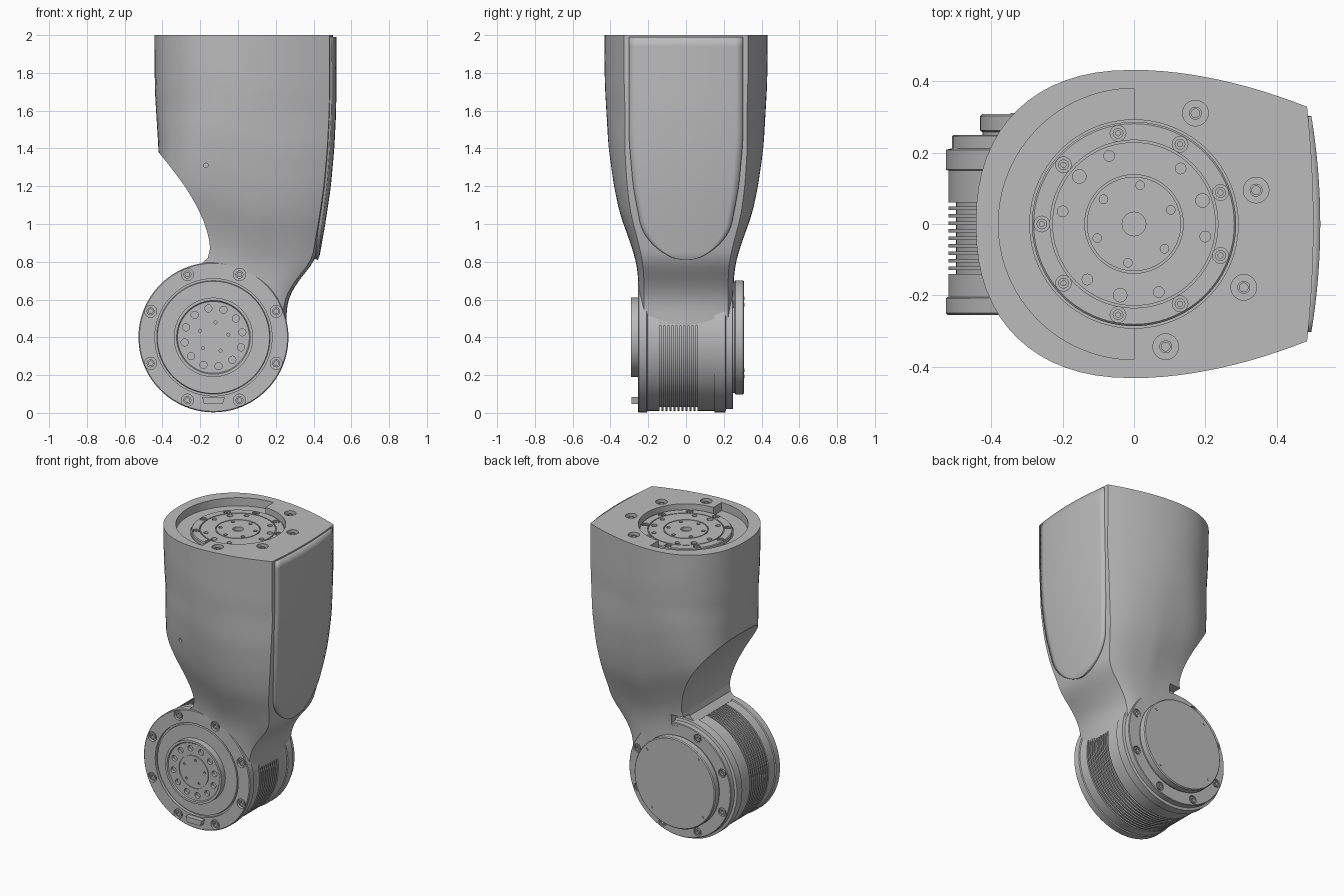
import bpy, bmesh
from math import pi, sin, cos, radians
from mathutils import Matrix, Vector
from mathutils.geometry import interpolate_bezier

cube = bpy.data.objects.get("Cube")
if cube:
    bpy.data.objects.remove(cube)

grey = bpy.data.materials.new("metal grey")
grey.use_nodes = True
colour = (0.5, 0.5, 0.5, 1)
grey.diffuse_color = colour
grey.node_tree.nodes["Principled BSDF"].inputs["Base Color"].default_value = colour

UP = Matrix.Identity(4)
FRONT = Matrix.Rotation(pi / 2, 4, 'X')            # local z points to the front
JOINT = Matrix.Translation((-0.13, 0, 0.4)) @ FRONT
parts = []


def finish(name, bm, matrix=UP, keep=True):
    bmesh.ops.remove_doubles(bm, verts=bm.verts, dist=1e-5)
    bmesh.ops.recalc_face_normals(bm, faces=bm.faces)
    bm.transform(matrix)
    mesh = bpy.data.meshes.new(name)
    bm.to_mesh(mesh)
    bm.free()
    mesh.materials.append(grey)
    ob = bpy.data.objects.new(name, mesh)
    bpy.context.collection.objects.link(ob)
    if keep:
        parts.append(ob)
    return ob


def revolve(name, profile, matrix=UP, centres=((0, 0),), steps=96, keep=True):
    """Spin an (r, height) profile round the local z axis at every centre."""
    bm = bmesh.new()
    for cx, cy in centres:
        vs = [bm.verts.new((cx + r, cy, h)) for r, h in profile]
        es = [bm.edges.new(pair) for pair in zip(vs, vs[1:])]
        bmesh.ops.spin(bm, geom=vs + es, cent=(cx, cy, 0), axis=(0, 0, 1),
                       angle=2 * pi, steps=steps)
    return finish(name, bm, matrix, keep)


def prism(name, points, lo, hi, matrix=UP, keep=True):
    bm = bmesh.new()
    face = bm.faces.new([bm.verts.new((x, y, lo)) for x, y in points])
    new = bmesh.ops.extrude_face_region(bm, geom=[face])["geom"]
    bmesh.ops.translate(bm, vec=(0, 0, hi - lo),
                        verts=[g for g in new if isinstance(g, bmesh.types.BMVert)])
    return finish(name, bm, matrix, keep)


def rect(x0, x1, y0, y1):
    return [(x0, y0), (x1, y0), (x1, y1), (x0, y1)]


def rod(r, lo, hi):
    return [(0, lo), (r, lo), (r, hi), (0, hi)]


def tube(r0, r1, lo, hi):
    return [(r0, lo), (r1, lo), (r1, hi), (r0, hi), (r0, lo)]


def polar(n, radius, start, step=None):
    step = step or 360 / n
    return [(radius * cos(radians(start + i * step)),
             radius * sin(radians(start + i * step))) for i in range(n)]


def cut(ob, *cutters):
    for cutter in cutters:
        cutter.hide_render = True
        mod = ob.modifiers.new("cut", 'BOOLEAN')
        mod.operation, mod.solver, mod.object = 'DIFFERENCE', 'EXACT', cutter
        deps = bpy.context.evaluated_depsgraph_get()
        ob_mesh = bpy.data.meshes.new_from_object(ob.evaluated_get(deps))
        ob.modifiers.clear()
        ob.data = ob_mesh


def drop(*obs):
    for ob in obs:
        bpy.data.objects.remove(ob)


def lerp(table, z):
    if z <= table[0][0]:
        return table[0][1]
    for (a, p), (b, q) in zip(table, table[1:]):
        if z <= b:
            return p + (q - p) * (z - a) / (b - a)
    return table[-1][1]


def soft(table, z):
    return sum(lerp(table, z + d) for d in (-0.04, 0, 0.04)) / 3


LEFT = [(0.8, 0.3), (1.2, 0.42), (1.38, 0.42), (1.7, 0.44), (2, 0.443)]
RIGHT = [(0.46, 0.265), (0.6, 0.275), (0.7, 0.33), (0.8, 0.42), (0.9, 0.437),
         (1, 0.455), (1.2, 0.485), (1.4, 0.503), (1.6, 0.513), (2, 0.515)]
WIDTH = [(0.7, 0.252), (0.8, 0.264), (0.9, 0.295), (1.05, 0.35), (1.2, 0.383),
         (1.4, 0.412), (1.7, 0.43), (2, 0.432)]


def section(z):
    """Outline of the housing at height z."""
    xl, xr = soft(LEFT, z), soft(RIGHT, z)
    t = min(1, max(0, (z - 0.7) / 0.9))
    n, fall, power = 4 - 1.7 * t, 0.12 + 0.12 * t, 4 - 2.15 * t
    xc = xr - 0.03

    def width(x):
        return soft(WIDTH, z + 0.4 * min(0, x - 0.1))
    half = []
    for i in range(1, 17):
        a = i / 16 * pi / 2
        x = -xl * cos(a) ** (2 / n)
        half.append((x, width(x) * sin(a) ** (2 / n)))
    for i in range(1, 13):
        x = xc * i / 12
        half.append((x, width(x) * (1 - fall * (i / 12) ** power)))
    yc = half[-1][1]
    for i in range(1, 6):
        v = 1 - i / 6
        half.append((xr - 0.012 - 0.018 * v * v, yc * v))
    mirror = [(x, -y) for x, y in reversed(half)]
    return [(-xl, 0)] + half + [(xr - 0.012, 0)] + mirror


# Housing: lofted outer shell
bm = bmesh.new()
levels = [0.46 + 1.54 * i / 44 for i in range(45)]
rings = [[bm.verts.new((x, y, z)) for x, y in section(z)] for z in levels]
for low, high in zip(rings, rings[1:]):
    for i in range(len(low)):
        bm.faces.new((low[i - 1], low[i], high[i], high[i - 1]))
bm.faces.new(rings[0])
bm.faces.new(rings[-1])
housing = finish("housing", bm)

# Scoop over the drum, top pocket, screw holes and cable notch
curve = interpolate_bezier(Vector((-0.425, 1.385)), Vector((-0.32, 1.26)),
                           Vector((-0.16, 1.06)), Vector((-0.148, 0.87)), 24)
scoop = prism("scoop_cutter", [(-0.7, 1.385)] + [p[:] for p in curve] +
              [(-0.16, 0.82), (-0.2, 0.785), (-0.2, 0.3), (-0.7, 0.3)],
              -0.6, 0.6, FRONT, False)
pocket = revolve("pocket_cutter", rod(0.292, 1.94, 2.1), keep=False)
half_pocket = prism("half_pocket_cutter", polar(49, 0.38, 90, 180 / 48),
                    1.945, 2.1, keep=False)
top_screws = polar(4, 0.355, 61, -45.5)
top_holes = revolve("top_hole_cutter", rod(0.036, 1.975, 2.1), UP, top_screws, 24, False)
joint_bolts = polar(8, 0.36, 22.5)
bolt_holes = revolve("bolt_hole_cutter", rod(0.032, 0.235, 0.3), JOINT, joint_bolts, 24, False)
joint_bore = revolve("joint_bore_cutter", rod(0.311, 0.2, 0.4), JOINT, keep=False)
pin_hole = revolve("pin_hole_cutter", rod(0.012, 0.2, 0.6), FRONT, [(-0.17, 1.31)], 16, False)
notch = prism("notch_cutter", rect(-0.25, -0.07, 0.76, 0.83), -0.4, -0.19, FRONT, False)
cut(housing, scoop, pocket, half_pocket, top_holes, joint_bore, bolt_holes, pin_hole, notch)

# Side cover: curved panel with a rounded lower end
COVER = [(0.8, 0.2), (1, 0.24), (1.2, 0.278), (1.45, 0.3), (2, 0.3)]
rows = []
for k in range(13):
    a = k / 12 * pi / 2
    z = 0.815 + 0.2 * (1 - cos(a))
    rows.append((z, max(0.012, lerp(COVER, z) * sin(a))))
for k in range(1, 21):
    z = 1.015 + 0.975 * k / 20
    rows.append((z, soft(COVER, z)))
bm = bmesh.new()
grid = [[bm.verts.new((soft(RIGHT, z) - 0.008 - 0.03 * (w * c / 8 / 0.33) ** 2, w * c / 8, z))
         for c in range(-8, 9)] for z, w in rows]
for low, high in zip(grid, grid[1:]):
    for i in range(16):
        bm.faces.new((low[i], low[i + 1], high[i + 1], high[i]))
cover = finish("side_cover", bm)
shell = cover.modifiers.new("thickness", 'SOLIDIFY')
shell.thickness, shell.offset = 0.03, 0

# Joint drum with cooling fins between two flanges
fins = []
for i in range(10):
    h = 0.14 - i * 0.021
    fins += [(0.39, h), (0.368, h), (0.368, h - 0.011), (0.39, h - 0.011)]
drum = revolve("joint_drum", [
    (0, 0.25), (0.297, 0.25), (0.3, 0.235), (0.31, 0.235), (0.31, 0.255),
    (0.392, 0.255), (0.397, 0.25), (0.397, 0.208), (0.39, 0.204)] + fins + [
    (0.39, -0.15), (0.397, -0.152), (0.397, -0.208), (0.38, -0.212),
    (0.38, -0.246), (0.376, -0.25), (0, -0.25)], JOINT)
back_bolts = polar(8, 0.342, 22.5)
back_holes = revolve("back_hole_cutter", rod(0.028, -0.3, -0.235), JOINT, back_bolts, 24, False)
cut(drum, bolt_holes, back_holes)
revolve("front_bolts", tube(0.012, 0.021, 0.22, 0.25), JOINT, joint_bolts, 20)
revolve("back_bolts", tube(0.011, 0.02, -0.25, -0.22), JOINT, back_bolts, 20)

# Output flange on the front of the joint
output = revolve("output_flange", [
    (0, 0.285), (0.107, 0.285), (0.107, 0.279), (0.111, 0.279), (0.111, 0.285),
    (0.19, 0.285), (0.195, 0.292), (0.21, 0.292), (0.21, 0.24), (0, 0.24)], JOINT)
flange_holes = revolve("flange_hole_cutter", rod(0.019, 0.265, 0.3), JOINT,
                       polar(12, 0.155, 10), 20, False)
dowel_holes = revolve("dowel_hole_cutter", rod(0.008, 0.275, 0.3), JOINT,
                      polar(5, 0.08, 10), 12, False)
cut(output, flange_holes, dowel_holes)
prism("stop_tab", [(-0.06, -0.315), (-0.05, -0.352), (0.05, -0.352), (0.06, -0.315)],
      0.24, 0.288, JOINT)

# Back cap
revolve("back_cap", [(0, -0.308), (0.296, -0.308), (0.302, -0.302),
                     (0.302, -0.262), (0.295, -0.258), (0.295, -0.24), (0, -0.24)], JOINT)
revolve("cap_screws", rod(0.009, -0.311, -0.3), JOINT, polar(4, 0.27, 40), 12)

# Actuator face in the top pocket
top = revolve("top_actuator", [
    (0, 1.93), (0.286, 1.93), (0.286, 1.96), (0.281, 1.965), (0.235, 1.965),
    (0.235, 1.957), (0.229, 1.957), (0.229, 1.965), (0.138, 1.965), (0.138, 1.957),
    (0.132, 1.957), (0.132, 1.965), (0.033, 1.965), (0.033, 1.94), (0, 1.94)])
rim = polar(9, 0.258, 100)
cutters = [revolve("actuator_hole_cutter", rod(r, 1.95, 2.0), UP, spots, 20, False)
           for r, spots in ((0.022, rim), (0.015, polar(6, 0.203, 50)),
                            (0.019, polar(3, 0.203, 19)), (0.012, polar(6, 0.11, 21)))]
cut(top, *cutters)
revolve("rim_bolts", tube(0.007, 0.015, 1.945, 1.962), UP, rim, 16)
revolve("top_screws", tube(0.012, 0.018, 1.965, 1.988), UP, top_screws, 20)

drop(scoop, pocket, half_pocket, top_holes, bolt_holes, joint_bore, pin_hole, notch,
     back_holes, flange_holes, dowel_holes, *cutters)

# Smooth shading with crisp machined edges
bpy.ops.object.select_all(action='DESELECT')
for ob in parts:
    ob.select_set(True)
bpy.context.view_layer.objects.active = housing
bpy.ops.object.shade_smooth_by_angle(angle=radians(32))
